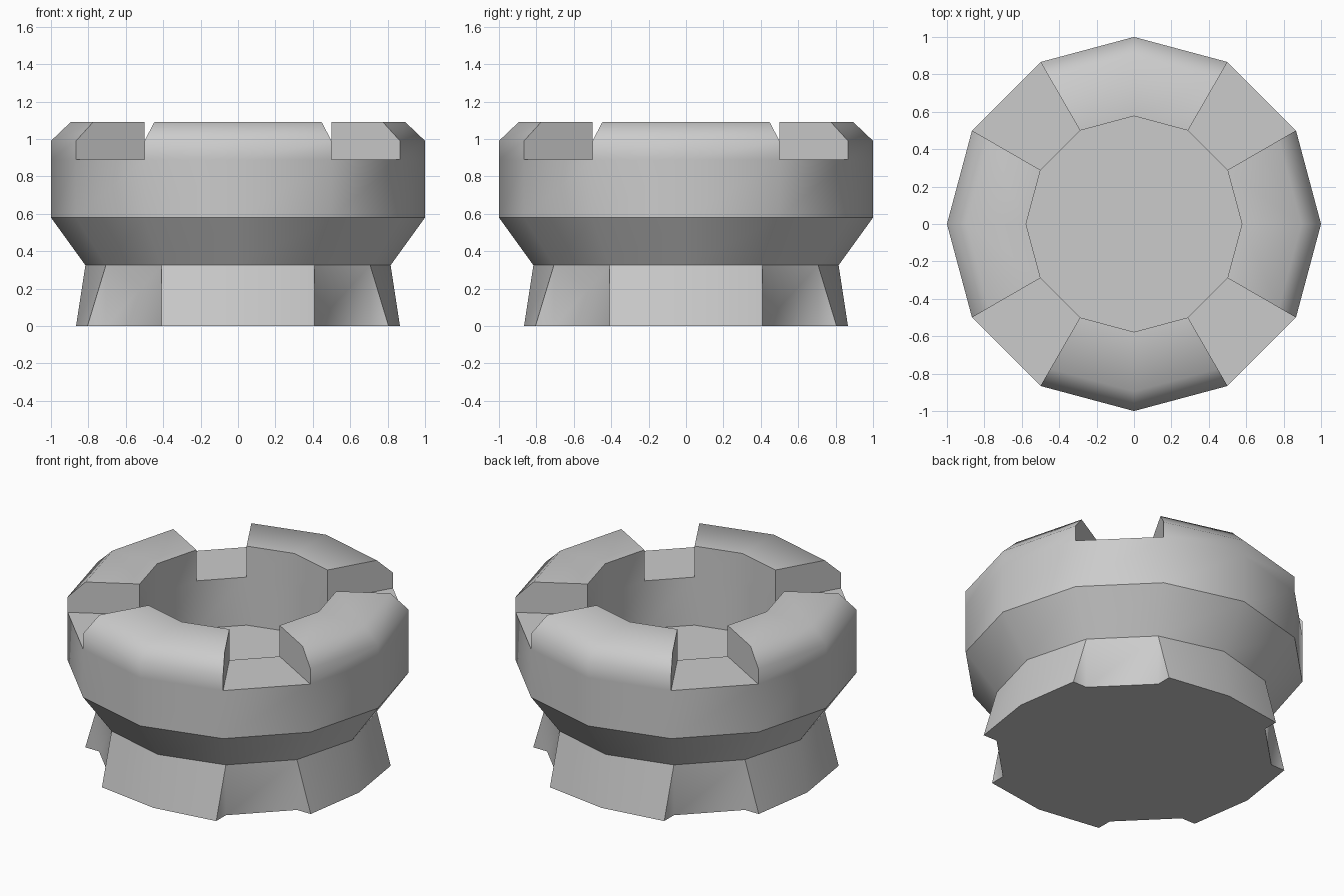
import bpy, bmesh
from math import sin, cos, radians
from mathutils import Vector, Matrix

if "Cube" in bpy.data.objects:
    bpy.data.objects.remove(bpy.data.objects["Cube"])

SEAM = 0.58          # hard crease around the widest part of the bowl
NECK_R, NECK_Z = 0.816, 0.325


def polar(r, z, step):
    a = radians(30 * step)
    return Vector((r * cos(a), r * sin(a), z))


def finish(name, polys):
    """Turn loose polygons into one welded object with hard and soft edges."""
    bm = bmesh.new()
    for poly in polys:
        bm.faces.new([bm.verts.new(p) for p in poly])
    bmesh.ops.remove_doubles(bm, verts=bm.verts, dist=0.0005)
    for f in bm.faces:
        f.smooth = True
    for e in bm.edges:
        on_seam = all(abs(v.co.z - SEAM) < 0.001 for v in e.verts)
        e.smooth = not on_seam and e.calc_face_angle(0) < radians(50)
    mesh = bpy.data.meshes.new(name)
    bm.to_mesh(mesh)
    bm.free()
    obj = bpy.data.objects.new(name, mesh)
    bpy.context.collection.objects.link(obj)


# Bowl: twelve sectors of a profile, with the four diagonal ones notched
under = [(NECK_R, NECK_Z), (1, SEAM), (1, 0.89)]
crown = [(1, 0.99), (0.895, 1.09), (0.577, 1.09)]
inside = [(0.577, 0.89), (0.577, SEAM)]
polys = []
for s in range(12):
    notched = s % 3 == 1
    prof = under + ([] if notched else crown) + inside
    for (r0, z0), (r1, z1) in zip(prof, prof[1:]):
        polys.append([polar(r0, z0, s), polar(r0, z0, s + 1),
                      polar(r1, z1, s + 1), polar(r1, z1, s)])
    if notched:
        # radial end walls of the crown pieces
        wall = under[-1:] + crown + inside[:1]
        polys.append([polar(r, z, s) for r, z in wall])
        polys.append([polar(r, z, s + 1) for r, z in reversed(wall)])
# bowl floor
polys.append([polar(0.577, SEAM, s) for s in range(12)])
finish("bowl", polys)

# Base: four flared feet on the axes, straight neck walls on the diagonals
polys, outline = [], []
for q in range(4):
    turn = Matrix.Rotation(radians(90 * q), 3, 'Z')
    top = [polar(NECK_R, NECK_Z, s) for s in (-1, 0, 1, 2)]
    foot = [Vector((0.805, -0.408, 0)), Vector((0.866, 0, 0)), Vector((0.805, 0.408, 0))]
    root = [polar(NECK_R, 0, s) for s in (-1, 1, 2)]
    for poly in ([foot[0], foot[1], top[1], top[0]],
                 [foot[1], foot[2], top[2], top[1]],
                 [root[0], foot[0], top[0]],
                 [foot[2], root[1], top[2]],
                 [root[1], root[2], top[3], top[2]]):
        polys.append([turn @ p for p in poly])
    outline += [turn @ p for p in (root[0], *foot, root[1])]
polys.append(outline[::-1])
finish("base", polys)
